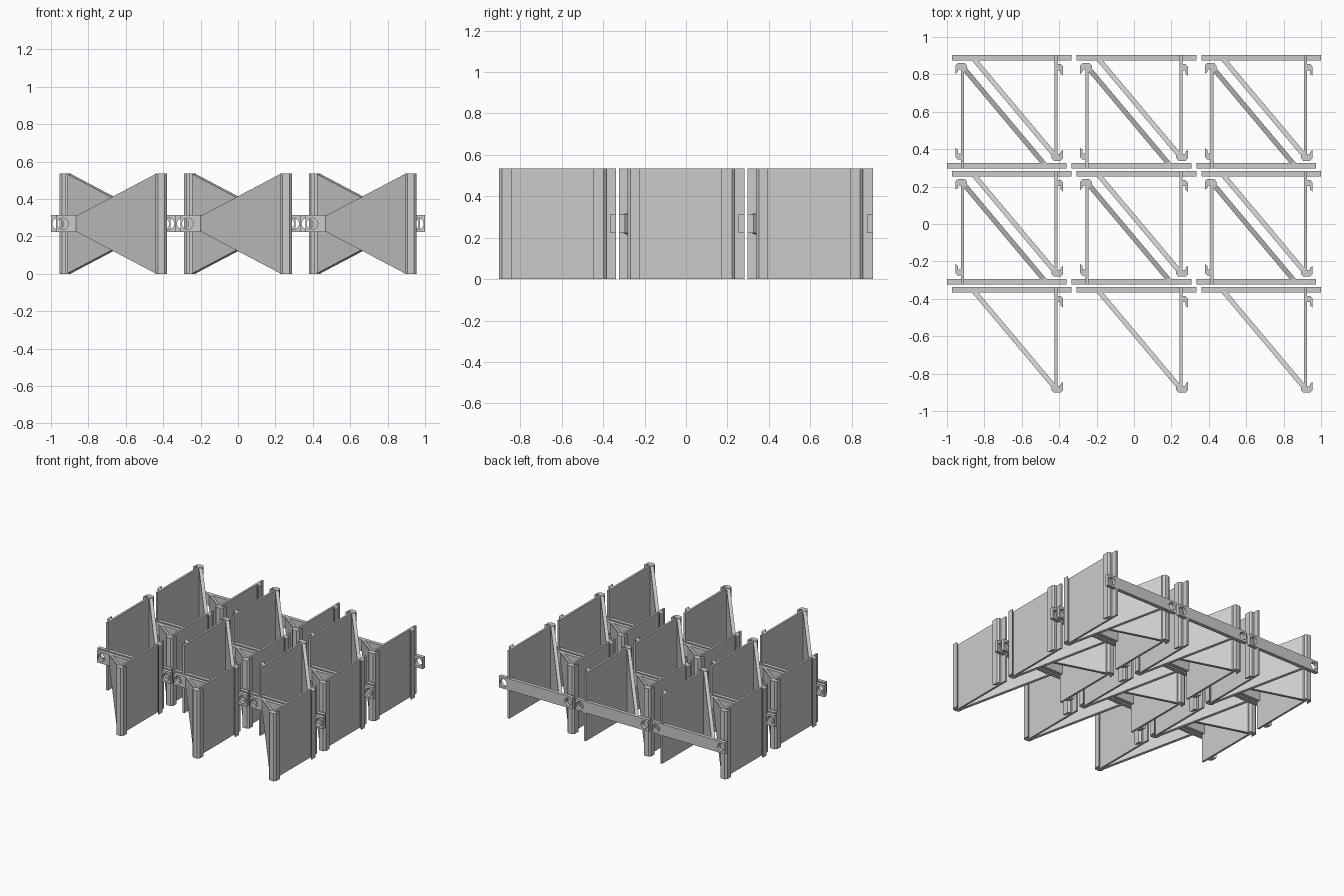
import bpy, bmesh, math
from mathutils import Matrix, Vector

if "Cube" in bpy.data.objects:
    bpy.data.objects.remove(bpy.data.objects["Cube"])

H = 0.535            # wall height
MID = H / 2          # bar centre height
BAR_T, BAR_H, BAR_L = 0.029, 0.091, 0.64
HOLE_R, HOLE_X = 0.03, 0.283

grey = bpy.data.materials.new("plain grey")
grey.diffuse_color = (0.6, 0.6, 0.6, 1)
grey.use_nodes = True
grey.node_tree.nodes["Principled BSDF"].inputs["Base Color"].default_value = grey.diffuse_color


def prism(name, points, depth, matrix=Matrix()):
    """Extrude a flat outline along its normal and place it with a matrix."""
    bm = bmesh.new()
    face = bm.faces.new([bm.verts.new((x, y, 0)) for x, y in points])
    moved = bmesh.ops.extrude_face_region(bm, geom=[face])["geom"]
    bmesh.ops.translate(bm, vec=(0, 0, depth),
                        verts=[v for v in moved if isinstance(v, bmesh.types.BMVert)])
    bmesh.ops.transform(bm, matrix=matrix, verts=bm.verts)
    bmesh.ops.recalc_face_normals(bm, faces=bm.faces)
    mesh = bpy.data.meshes.new(name)
    bm.to_mesh(mesh)
    bm.free()
    mesh.materials.append(grey)
    return mesh


def bar_mesh():
    """Flat bar with a round hole at each end, from a filled 2D curve."""
    curve = bpy.data.curves.new("bar_outline", "CURVE")
    curve.dimensions, curve.fill_mode, curve.extrude = "2D", "BOTH", BAR_T / 2
    a, b = BAR_L / 2, BAR_H / 2
    loops = [[(-a, -b), (a, -b), (a, b), (-a, b)]]
    for cx in (-HOLE_X, HOLE_X):
        loops.append([(cx + HOLE_R * math.cos(i * math.tau / 24),
                       HOLE_R * math.sin(i * math.tau / 24)) for i in range(24)])
    for loop in loops:
        spline = curve.splines.new("POLY")
        spline.points.add(len(loop) - 1)
        for p, (x, y) in zip(spline.points, loop):
            p.co = (x, y, 0, 1)
        spline.use_cyclic_u = True
    temp = bpy.data.objects.new("bar_outline", curve)
    bpy.context.collection.objects.link(temp)
    graph = bpy.context.evaluated_depsgraph_get()
    mesh = bpy.data.meshes.new_from_object(temp.evaluated_get(graph))
    bpy.data.objects.remove(temp)
    mesh.transform(Matrix.Translation((0, 0, MID)) @ Matrix.Rotation(math.pi / 2, 4, "X"))
    bm = bmesh.new()
    bm.from_mesh(mesh)
    bmesh.ops.remove_doubles(bm, verts=bm.verts, dist=1e-5)
    bmesh.ops.recalc_face_normals(bm, faces=bm.faces)
    for f in bm.faces:
        f.smooth = False
    bm.to_mesh(mesh)
    bm.free()
    mesh.materials.clear()
    mesh.materials.append(grey)
    return mesh


# Tapered diagonal brace: bar height at the bar, full height at the wall
start, end = Vector((-0.208, 0, 0)), Vector((0.226, -0.517, 0))
run = (end - start).normalized()
side = run.cross(Vector((0, 0, 1)))
frame = Matrix((run, (0, 0, 1), side)).transposed().to_4x4()
length, t = (end - start).length, 0.026
brace_place = Matrix.Translation(start - side * t / 2) @ frame
flat = 0.02          # short level stretch where the brace leaves the bar
brace_outline = [(0, MID - BAR_H / 2), (flat, MID - BAR_H / 2), (length, 0),
                 (length, H), (flat, MID + BAR_H / 2), (0, MID + BAR_H / 2)]

# One unit, with its origin at the bar centre
parts = {
    "bar": bar_mesh(),
    "brace": prism("brace", brace_outline, t, brace_place),
    "wall": prism("wall", [(0.229, -0.53), (0.245, -0.53),
                           (0.245, BAR_T / 2), (0.229, BAR_T / 2)], H),
    "foot_hook": prism("foot_hook", [
        (0.212, -0.51), (0.212, -0.535), (0.225, -0.55), (0.261, -0.55),
        (0.275, -0.536), (0.275, -0.491), (0.261, -0.503), (0.261, -0.515),
        (0.245, -0.515), (0.236, -0.505)], H),
    "top_hook": prism("top_hook", [
        (0.237, -0.033), (0.262, -0.033), (0.275, -0.047), (0.275, -0.096),
        (0.261, -0.084), (0.261, -0.066), (0.237, -0.066)], H),
}


def place_unit(label, x, y, turn):
    for name, mesh in parts.items():
        ob = bpy.data.objects.new(f"{name}_{label}", mesh)
        ob.location, ob.rotation_euler.z = (x, y, 0), turn
        bpy.context.collection.objects.link(ob)


# Three by three grid; the front row has no returning unit
for col in range(3):
    cx = (col - 1) * 0.6667
    for row in range(3):
        y = 0.888 - row * 0.62
        place_unit(f"{col}_{row}", cx + 0.0133, y, 0)
        if row < 2:
            place_unit(f"turned_{col}_{row}", cx - 0.0133, y - 0.577, math.pi)
